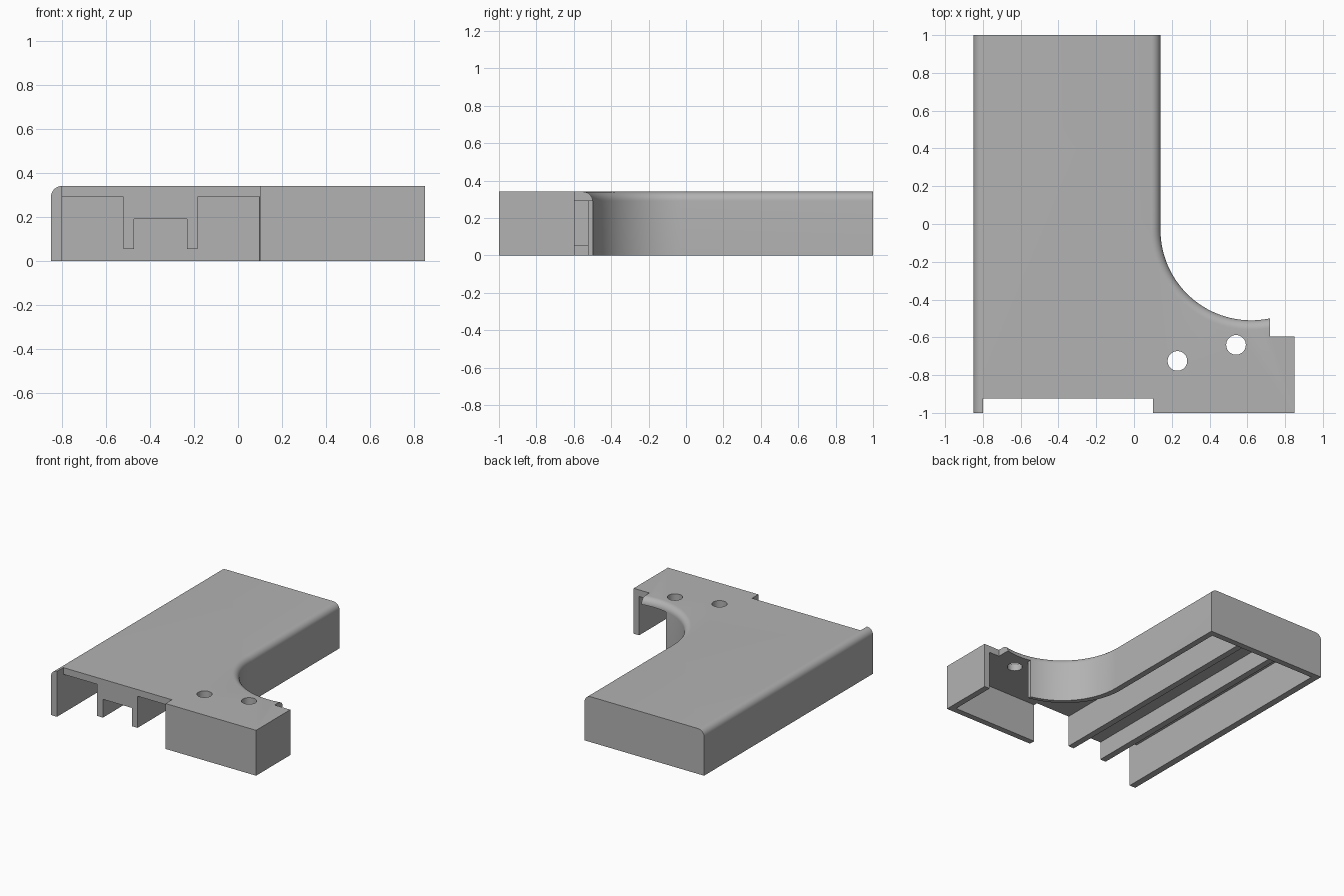
import bpy, bmesh
from math import cos, sin, radians

if "Cube" in bpy.data.objects:
    bpy.data.objects.remove(bpy.data.objects["Cube"], do_unlink=True)

H, WALL, CEILING = 0.34, 0.045, 0.29
GREY = (0.45, 0.45, 0.45, 1)
mat = bpy.data.materials.new("plain grey")
mat.use_nodes = True
mat.diffuse_color = GREY
mat.node_tree.nodes["Principled BSDF"].inputs["Base Color"].default_value = GREY


def arc(rx, ry, start, end, steps=32):
    """Points on the concave corner, around its centre."""
    angles = [radians(start + (end - start) * i / steps) for i in range(steps + 1)]
    return [(0.62 + rx * cos(a), -0.03 + ry * sin(a)) for a in angles]


def prism(name, outline, z0, z1, rounded=None):
    """Extrude an outline; round the top edges picked by the rule."""
    bm = bmesh.new()
    face = bm.faces.new([bm.verts.new((x, y, z0)) for x, y in outline])
    top = bmesh.ops.extrude_face_region(bm, geom=[face])["geom"]
    for v in top:
        if isinstance(v, bmesh.types.BMVert):
            v.co.z = z1
    bmesh.ops.recalc_face_normals(bm, faces=bm.faces)
    if rounded:
        edges = [e for e in bm.edges
                 if all(v.co.z > z1 - 0.001 for v in e.verts) and rounded(e)]
        bmesh.ops.bevel(bm, geom=edges, offset=0.049, offset_type='OFFSET',
                        segments=8, profile=0.5, affect='EDGES')
    mesh = bpy.data.meshes.new(name)
    bm.to_mesh(mesh)
    bm.free()
    mesh.materials.append(mat)
    obj = bpy.data.objects.new(name, mesh)
    bpy.context.collection.objects.link(obj)
    return obj


def box(name, x0, x1, y0, y1, z0, z1):
    return prism(name, [(x0, y0), (x1, y0), (x1, y1), (x0, y1)], z0, z1)


def activate(obj):
    bpy.ops.object.select_all(action='DESELECT')
    obj.select_set(True)
    bpy.context.view_layer.objects.active = obj


def cut(obj, cutter):
    cutter.hide_render = True
    mod = obj.modifiers.new("cut", 'BOOLEAN')
    mod.operation, mod.solver, mod.object = 'DIFFERENCE', 'EXACT', cutter
    activate(obj)
    bpy.ops.object.modifier_apply(modifier=mod.name)
    bpy.data.objects.remove(cutter, do_unlink=True)


def is_rounded(edge):
    """Outer side edge, and the inner side with the concave corner."""
    outer = all(v.co.x < -0.849 for v in edge.verts)
    inner = all(v.co.x > 0.139 and -0.52 < v.co.y for v in edge.verts)
    return outer or inner


# Cover body, with the front edge set back between the side wall and the block
outline = [(-0.85, -1), (-0.8, -1), (-0.8, -0.925), (0.1, -0.925), (0.1, -1),
           (0.85, -1), (0.85, -0.595), (0.72, -0.595)]
outline += arc(0.48, 0.48, 282, 180) + [(0.14, 1), (-0.85, 1)]
cover = prism("cover_shell", outline, 0, H, is_rounded)

# Hollow underside, open at the front and beside the block
hollow = [(-0.8, -1.2), (0.1, -1.2), (0.1, -1 + WALL), (0.85 - WALL, -1 + WALL),
          (0.85 - WALL, -0.4), (0.515, -0.4)]
hollow += arc(0.48 + WALL, 0.505, 258.5, 180)
hollow += [(0.14 - WALL, 1 - WALL), (-0.8, 1 - WALL)]
cut(cover, prism("hollow_cutter", hollow, -0.2, CEILING))

# Screw holes
for x, y in [(0.23, -0.725), (0.54, -0.64)]:
    ring = [(x + 0.052 * cos(radians(a)), y + 0.052 * sin(radians(a)))
            for a in range(0, 360, 10)]
    cut(cover, prism("hole_cutter", ring, 0.2, 0.5))

activate(cover)
bpy.ops.object.shade_smooth_by_angle(angle=radians(30))

# Ribs and the thick strip between them
back = 1 - WALL
box("outer_rib", -0.52, -0.472, -0.925, back, 0.053, CEILING)
box("inner_rib", -0.232, -0.185, -0.925, back, 0.053, CEILING)
box("center_strip", -0.472, -0.232, -0.925, back, 0.19, CEILING)
